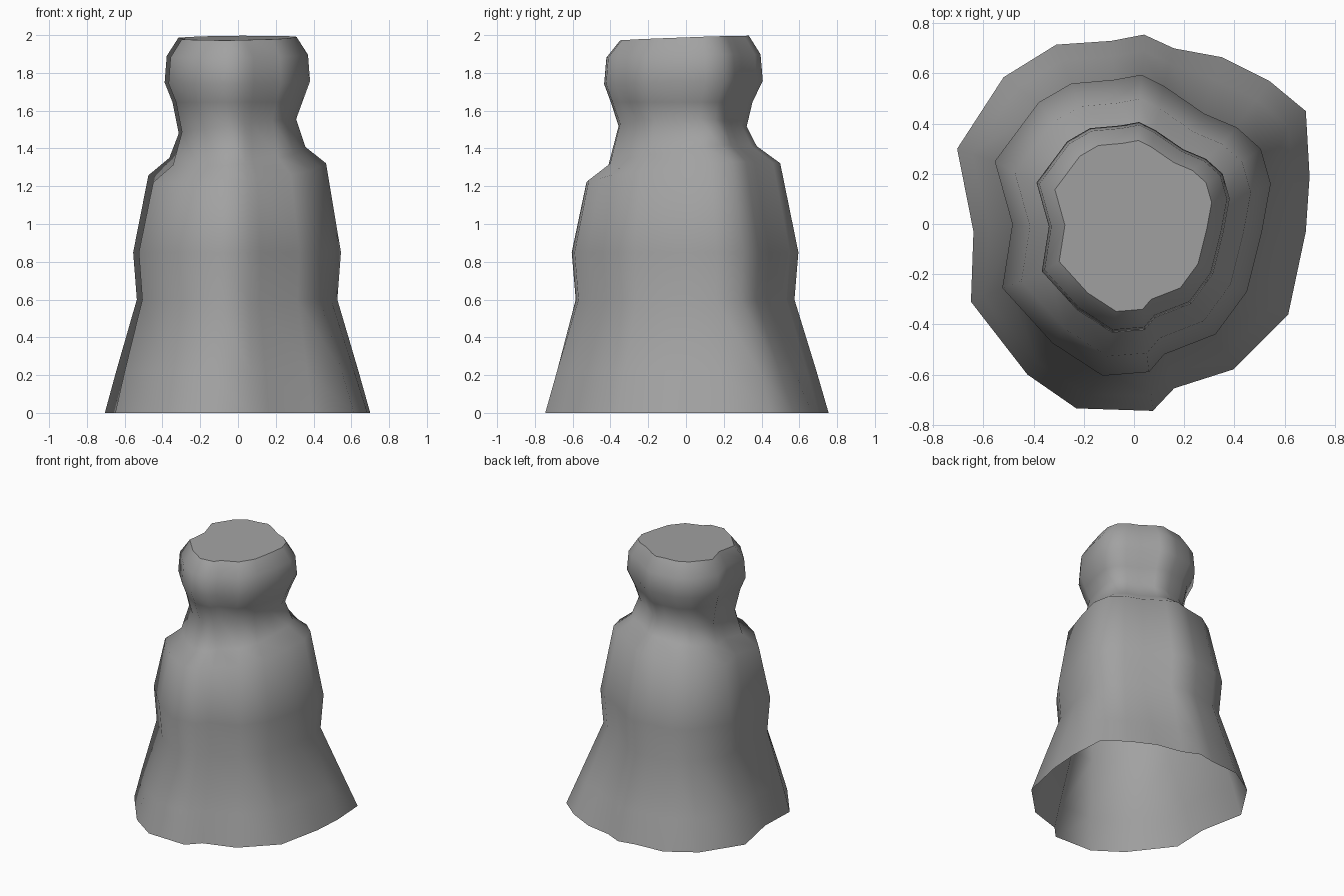
import bpy
import bmesh
from mathutils import Vector

default_cube = bpy.data.objects.get("Cube")
if default_cube:
    bpy.data.objects.remove(default_cube, do_unlink=True)

# One plain grey for the whole stone
grey = bpy.data.materials.new("stone_grey")
grey.use_nodes = True
stone_colour = (0.36, 0.36, 0.36, 1)
grey.diffuse_color = stone_colour
shader = next(n for n in grey.node_tree.nodes if n.type == 'BSDF_PRINCIPLED')
shader.inputs["Base Color"].default_value = stone_colour
shader.inputs["Roughness"].default_value = 0.9

# Irregular outlines in hundredths, clockwise from the back
foot_outline = [(4, 75.5), (16, 70), (35, 66.5), (54, 57), (68.5, 45), (70, 19), (68.5, -3),
                (61.5, -36), (39.5, -58), (16, -65.5), (7.5, -74.5), (-23, -73.5), (-42.5, -60),
                (-65, -31), (-64, -3), (-70.5, 30), (-52, 58.5), (-31, 71.5), (-9, 73)]
body_outline = [(3, 59.5), (12, 55), (28, 44), (41, 38.5), (50.5, 30), (54.5, 16), (51, -3),
                (45, -27), (32.5, -44), (12, -52), (6, -59), (-12.5, -60.5), (-32.5, -47.5),
                (-52.5, -25.5), (-48.5, 0), (-55.5, 25), (-38, 48.5), (-25, 56), (-8, 57.5)]

# Each level: height, flare towards the foot, scale, shift in y, slope in x, slope in y
levels = [
    (0, 1, 1, 0, 0, 0),
    (.22, .6, 1, 0, 0, 0),
    (.6, 0, .965, 0, 0, 0),
    (.85, 0, 1, 0, 0, 0),
    (1.275, 0, .855, -.01, .075, .09),       # shoulder
    (1.365, 0, .655, -.015, .09, .12),
    (1.52, 0, .565, -.015, .12, -.02),       # neck
    (1.645, 0, .625, -.02, 0, 0),
    (1.75, 0, .7, -.01, .01, .02),           # head
    (1.89, 0, .68, -.01, .01, .02),
    (1.985, 0, .568, -.005, .01, .035),      # flat crown
]


def make_ring(bm, height, flare, scale, shift, slope_x, slope_y):
    ring = []
    for foot, body in zip(foot_outline, body_outline):
        point = Vector(body).lerp(Vector(foot), flare) * scale / 100
        y = point.y + shift
        z = height + slope_x * point.x + slope_y * y
        ring.append(bm.verts.new((point.x, y, z)))
    return ring


# Loft the wall through the rings, leaving the underside open
bm = bmesh.new()
rings = [make_ring(bm, *level) for level in levels]
for lower, upper in zip(rings, rings[1:]):
    count = len(lower)
    for i in range(count):
        j = (i + 1) % count
        face = bm.faces.new((lower[i], upper[i], upper[j], lower[j]))
        face.smooth = True

# Flat crown with a crisp rim
crown = bm.faces.new(list(reversed(rings[-1])))
crown.smooth = False
for edge in crown.edges:
    edge.smooth = False
bm.normal_update()
if crown.normal.z < 0:
    crown.normal_flip()
for face in bm.faces:
    centre = face.calc_center_median()
    if face is not crown and face.normal.xy.dot(centre.xy) < 0:
        face.normal_flip()

mesh = bpy.data.meshes.new("stone_pillar")
bm.to_mesh(mesh)
bm.free()
mesh.materials.append(grey)
pillar = bpy.data.objects.new("stone_pillar", mesh)
bpy.context.collection.objects.link(pillar)
